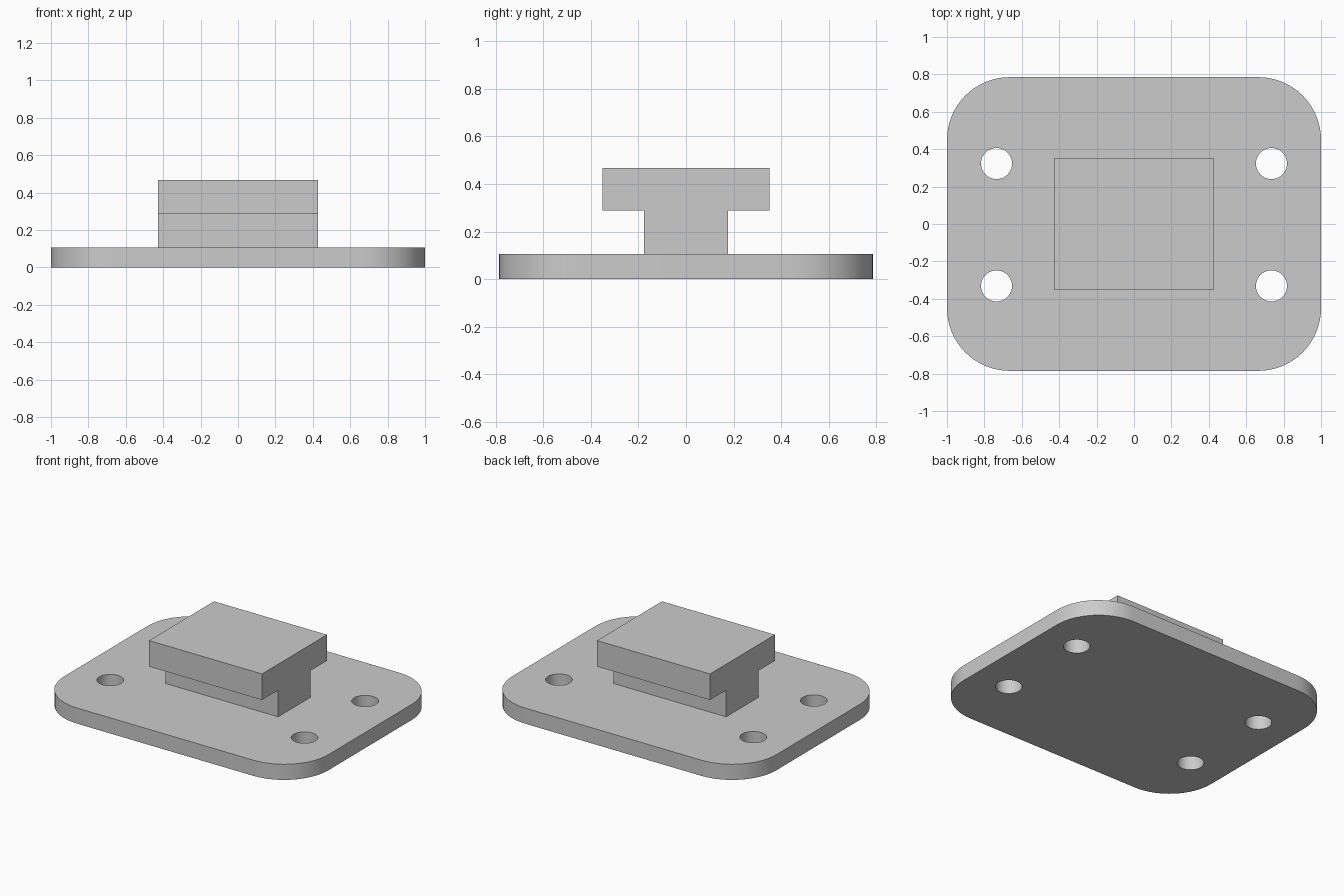
import bpy
import bmesh
from math import sin, cos, pi, radians

cube = bpy.data.objects.get("Cube")
if cube:
    bpy.data.objects.remove(cube, do_unlink=True)

grey = bpy.data.materials.new("light_grey")
grey.use_nodes = True
colour = (0.6, 0.6, 0.6, 1)
grey.diffuse_color = colour
grey.node_tree.nodes["Principled BSDF"].inputs["Base Color"].default_value = colour


def arc(cx, cy, r, start, sweep, steps):
    return [(cx + r * cos(start + sweep * i / steps),
             cy + r * sin(start + sweep * i / steps)) for i in range(steps + 1)]


def extrude_loops(name, loops, to_point, offset):
    """Fill an outline (with optional inner holes) and extrude it."""
    bm = bmesh.new()
    edges = []
    for loop in loops:
        verts = [bm.verts.new(to_point(a, b)) for a, b in loop]
        edges += [bm.edges.new((v, verts[i - 1])) for i, v in enumerate(verts)]
    bmesh.ops.triangle_fill(bm, use_beauty=True, edges=edges)
    bmesh.ops.recalc_face_normals(bm, faces=bm.faces[:])
    result = bmesh.ops.extrude_face_region(bm, geom=bm.faces[:], use_keep_orig=True)
    moved = [g for g in result["geom"] if isinstance(g, bmesh.types.BMVert)]
    bmesh.ops.translate(bm, verts=moved, vec=offset)
    bmesh.ops.recalc_face_normals(bm, faces=bm.faces[:])
    mesh = bpy.data.meshes.new(name)
    bm.to_mesh(mesh)
    bm.free()
    mesh.materials.append(grey)
    obj = bpy.data.objects.new(name, mesh)
    bpy.context.collection.objects.link(obj)
    return obj


# Base plate: rounded rectangle with four bolt holes
half_x, half_y, radius, thickness = 1.0, 0.785, 0.335, 0.107
outline = []
for i, (sx, sy) in enumerate([(1, 1), (-1, 1), (-1, -1), (1, -1)]):
    outline += arc(sx * (half_x - radius), sy * (half_y - radius),
                   radius, i * pi / 2, pi / 2, 16)
holes = [arc(sx * 0.735, sy * 0.327 - 0.004, 0.083, 0, 2 * pi, 40)[:-1]
         for sx in (-1, 1) for sy in (-1, 1)]
plate = extrude_loops("base_plate", [outline] + holes,
                      lambda x, y: (x, y, 0), (0, 0, thickness))
bpy.ops.object.select_all(action="DESELECT")
plate.select_set(True)
bpy.context.view_layer.objects.active = plate
bpy.ops.object.shade_smooth_by_angle(angle=radians(30))

# T-shaped rail: half profile mirrored across y, extruded along x
rail_half = 0.427
side = [(0.176, thickness), (0.176, 0.289), (0.351, 0.289), (0.351, 0.467)]
profile = side + [(-y, z) for y, z in reversed(side)]
extrude_loops("t_rail", [profile],
              lambda y, z: (-rail_half, y, z), (2 * rail_half, 0, 0))
